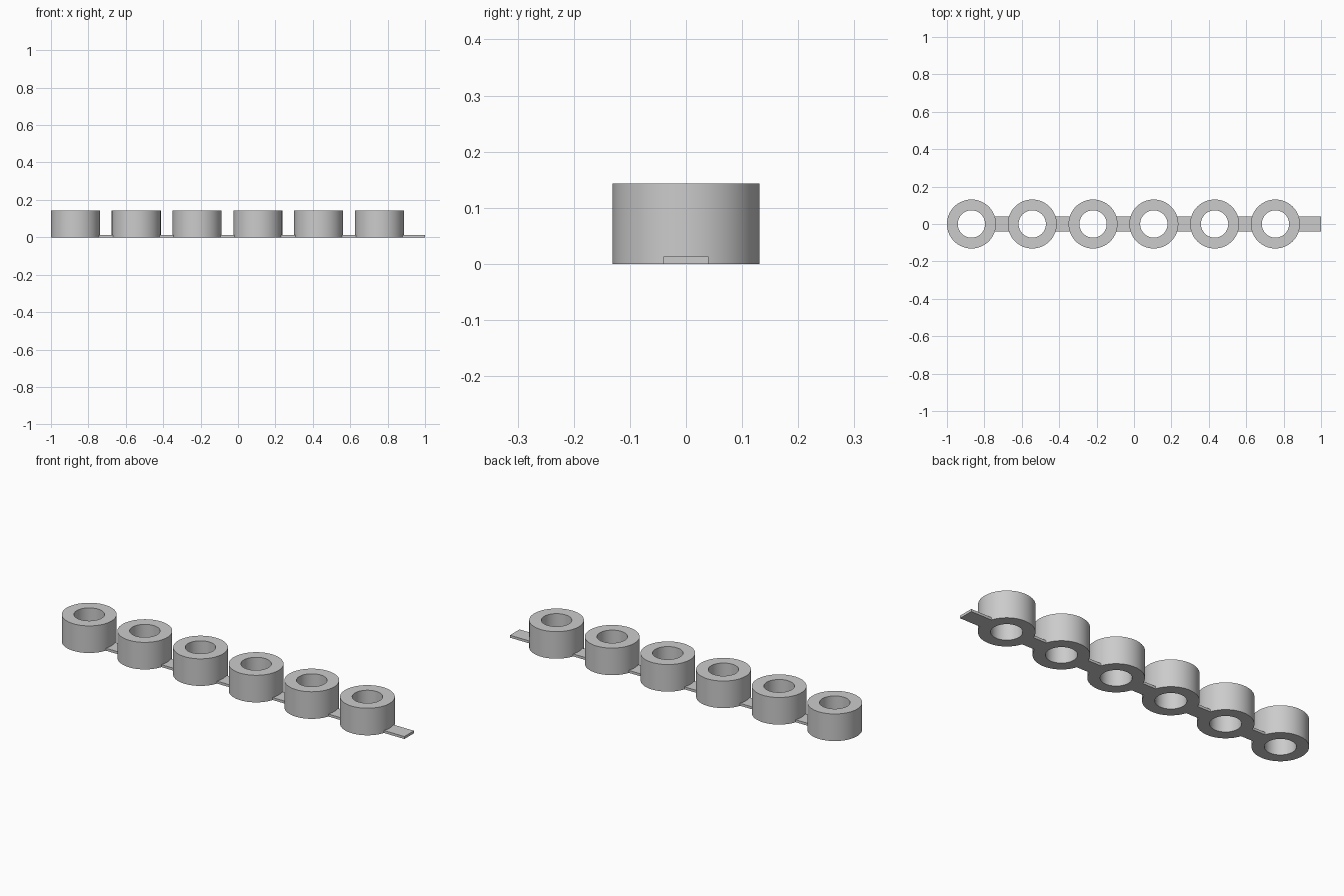
import bpy, bmesh, math
from mathutils import Matrix, Vector

cube = bpy.data.objects.get("Cube")
if cube:
    bpy.data.objects.remove(cube, do_unlink=True)

COUNT, PITCH, FIRST_X = 6, 0.325, -0.869
OUTER, INNER, HEIGHT = 0.131, 0.073, 0.143
STRIP_WIDTH, STRIP_HEIGHT = 0.08, 0.013
EMBED = 0.1  # strip ends sit inside the ring walls

grey = bpy.data.materials.new("light grey")
grey.use_nodes = True
colour = (0.6, 0.6, 0.6, 1)
grey.diffuse_color = colour
grey.node_tree.nodes["Principled BSDF"].inputs["Base Color"].default_value = colour


def add_object(name, bm):
    bmesh.ops.recalc_face_normals(bm, faces=bm.faces)
    mesh = bpy.data.meshes.new(name)
    bm.to_mesh(mesh)
    bm.free()
    mesh.materials.append(grey)
    obj = bpy.data.objects.new(name, mesh)
    bpy.context.collection.objects.link(obj)
    return obj


def add_ring(name, x):
    # Rectangular wall section spun around the ring axis
    bm = bmesh.new()
    section = [(INNER, 0), (OUTER, 0), (OUTER, HEIGHT), (INNER, HEIGHT)]
    verts = [bm.verts.new((r, 0, z)) for r, z in section]
    edges = [bm.edges.new((verts[i - 1], verts[i])) for i in range(len(verts))]
    bmesh.ops.spin(bm, geom=verts + edges, cent=(0, 0, 0), axis=(0, 0, 1),
                   angle=math.tau, steps=64, use_merge=True)
    bmesh.ops.remove_doubles(bm, verts=bm.verts, dist=0.0001)
    obj = add_object(name, bm)
    obj.location.x = x
    bpy.ops.object.select_all(action="DESELECT")
    obj.select_set(True)
    bpy.context.view_layer.objects.active = obj
    bpy.ops.object.shade_smooth_by_angle(angle=math.radians(30))


def add_strip(name, x0, x1):
    bm = bmesh.new()
    size = Matrix.Diagonal((x1 - x0, STRIP_WIDTH, STRIP_HEIGHT, 1))
    bmesh.ops.create_cube(bm, size=1, matrix=size)
    obj = add_object(name, bm)
    obj.location = Vector(((x0 + x1) / 2, 0, STRIP_HEIGHT / 2))


# Row of rings, each joined to the next by a flat strip; the last has a free tab
for i in range(COUNT):
    x = FIRST_X + i * PITCH
    add_ring(f"ring_{i + 1}", x)
    if i < COUNT - 1:
        add_strip(f"link_strip_{i + 1}", x + EMBED, x + PITCH - EMBED)
    else:
        add_strip("end_tab", x + EMBED, 1)
